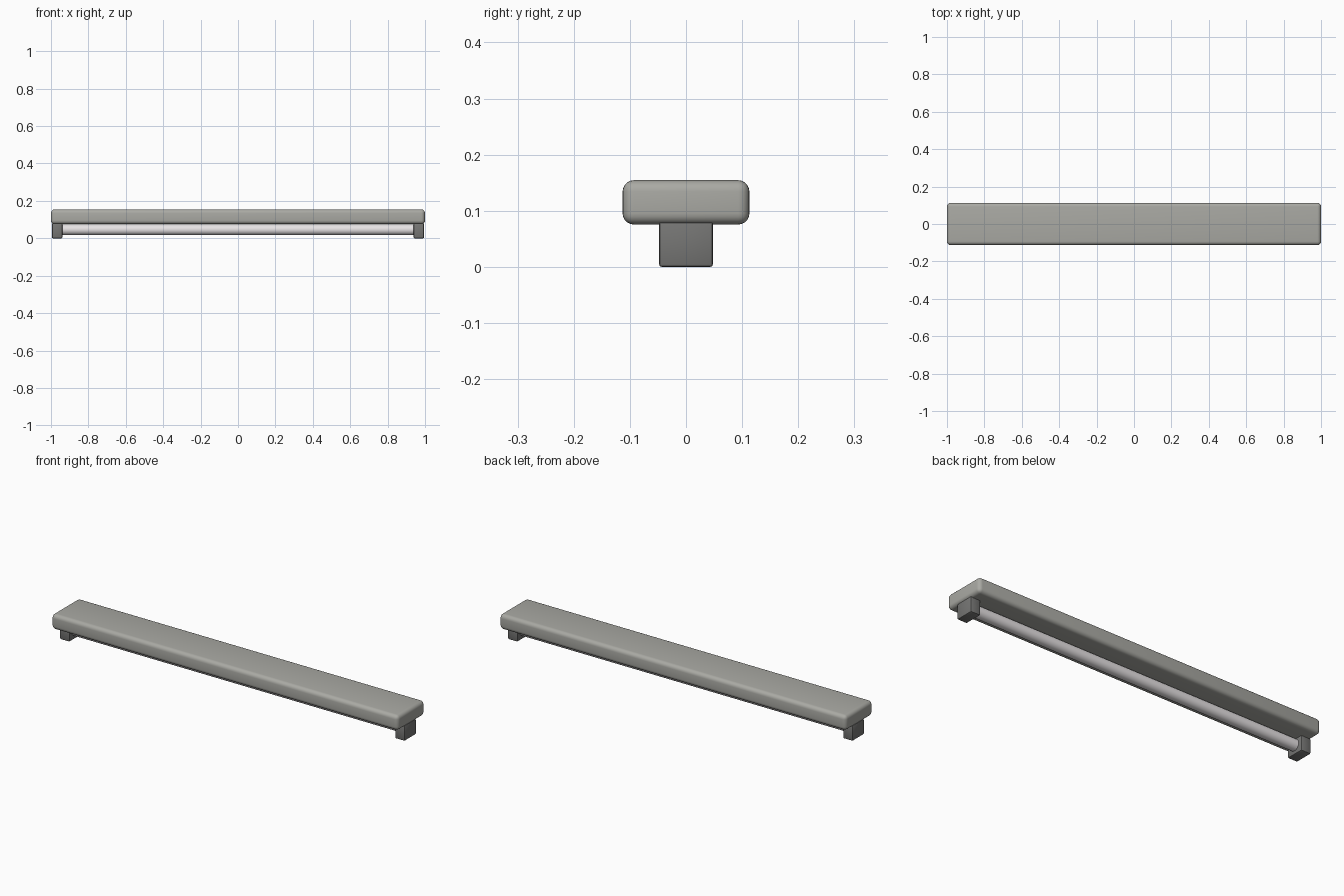
import bpy, math

if "Cube" in bpy.data.objects:
    bpy.data.objects.remove(bpy.data.objects["Cube"])


def material(name, rgb):
    m = bpy.data.materials.new(name)
    m.diffuse_color = (*rgb, 1)
    m.use_nodes = True
    m.node_tree.nodes["Principled BSDF"].inputs["Base Color"].default_value = m.diffuse_color
    return m


housing_grey = material("housing grey", (0.40, 0.40, 0.37))
socket_grey = material("socket dark grey", (0.18, 0.18, 0.175))
tube_white = material("tube white", (0.80, 0.77, 0.78))


def finish(ob, name, mat):
    ob.name = name
    ob.data.materials.append(mat)
    bpy.ops.object.shade_smooth_by_angle(angle=math.radians(35))


def rounded_box(name, centre, size, radius, segments, mat):
    bpy.ops.mesh.primitive_cube_add(size=1, location=centre)
    ob = bpy.context.object
    ob.scale = size
    bpy.ops.object.transform_apply(location=False, rotation=False, scale=True)
    bev = ob.modifiers.new("rounding", 'BEVEL')
    bev.width = radius
    bev.segments = segments
    bpy.ops.object.modifier_apply(modifier=bev.name)
    finish(ob, name, mat)


# long housing
rounded_box("housing", (0, 0, 0.115), (2, 0.226, 0.079), 0.02, 5, housing_grey)

# end sockets holding the tube
for side, label in ((-1, "left"), (1, "right")):
    rounded_box(label + "_socket", (side * 0.967, 0, 0.04),
                (0.055, 0.096, 0.08), 0.005, 2, socket_grey)

# light tube between the sockets
bpy.ops.mesh.primitive_cylinder_add(vertices=32, radius=0.029, depth=1.88,
                                    location=(0, 0, 0.046),
                                    rotation=(0, math.pi / 2, 0))
finish(bpy.context.object, "light_tube", tube_white)
